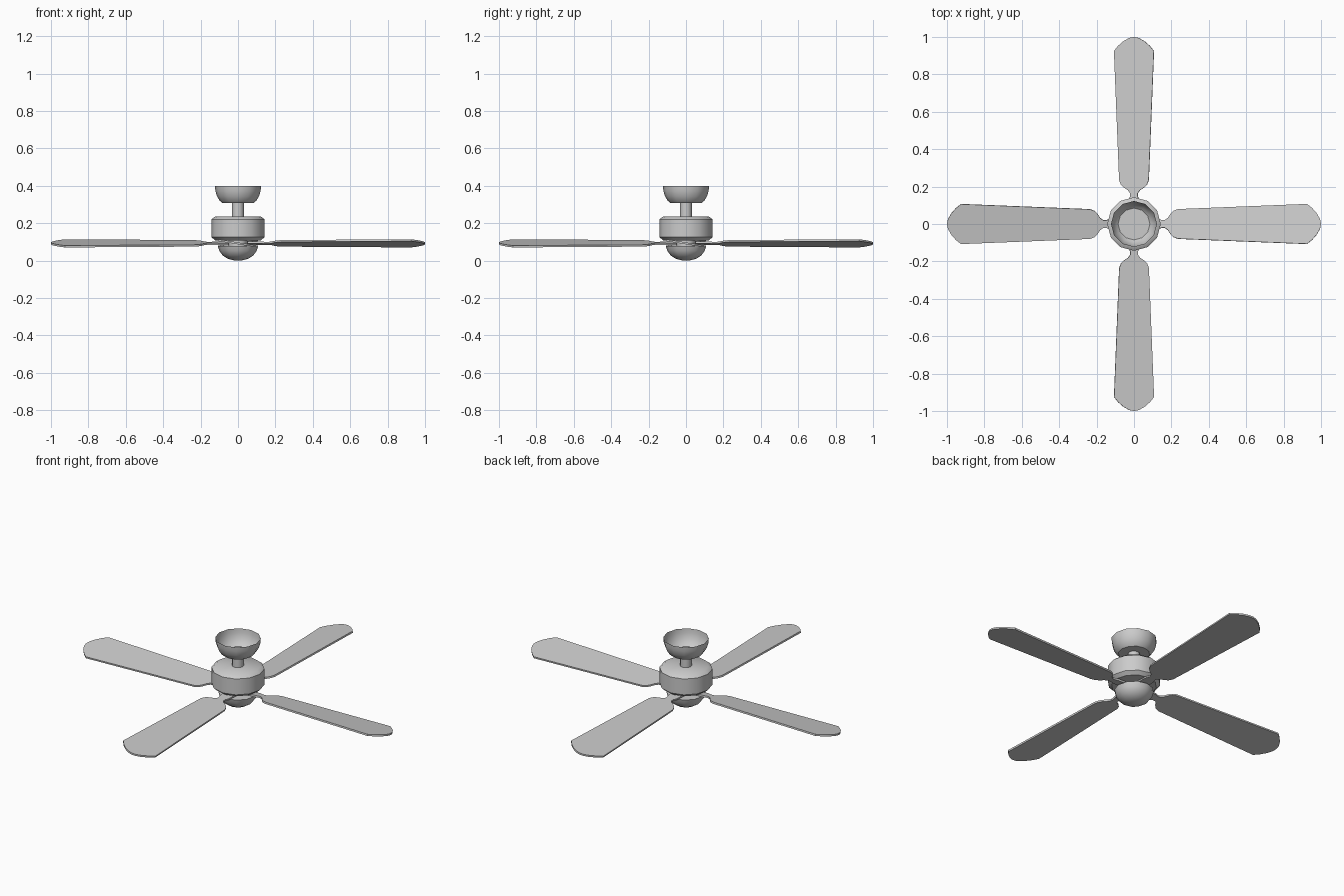
import bpy, bmesh, math
from mathutils import Matrix

cube = bpy.data.objects.get("Cube")
if cube:
    bpy.data.objects.remove(cube, do_unlink=True)

SIDES = 12
grey = bpy.data.materials.new("plain grey")
grey.use_nodes = True
grey.diffuse_color = (0.6, 0.6, 0.6, 1)
grey.node_tree.nodes["Principled BSDF"].inputs["Base Color"].default_value = (0.6, 0.6, 0.6, 1)


def finish(name, bm, angle):
    bmesh.ops.remove_doubles(bm, verts=bm.verts, dist=0.0001)
    bmesh.ops.recalc_face_normals(bm, faces=bm.faces)
    mesh = bpy.data.meshes.new(name)
    bm.to_mesh(mesh)
    bm.free()
    mesh.materials.append(grey)
    obj = bpy.data.objects.new(name, mesh)
    bpy.context.collection.objects.link(obj)
    bpy.ops.object.select_all(action='DESELECT')
    obj.select_set(True)
    bpy.context.view_layer.objects.active = obj
    bpy.ops.object.shade_smooth_by_angle(angle=math.radians(angle))
    return obj


def lathe(name, profile, angle=40):
    """Revolve (radius, height) points around the z axis."""
    bm = bmesh.new()
    verts = [bm.verts.new((r, 0, z)) for r, z in profile]
    edges = [bm.edges.new(pair) for pair in zip(verts, verts[1:])]
    bmesh.ops.spin(bm, geom=verts + edges, cent=(0, 0, 0), axis=(0, 0, 1),
                   angle=math.tau, steps=SIDES, use_merge=True)
    return finish(name, bm, angle)


def plate(name, half, thickness, matrix):
    """Extrude a mirrored (distance, half width) outline, then place it."""
    bm = bmesh.new()
    outline = half + [(x, -y) for x, y in reversed(half) if y > 0]
    face = bm.faces.new([bm.verts.new((x, y, -thickness / 2)) for x, y in outline])
    top = bmesh.ops.extrude_face_region(bm, geom=[face])["geom"]
    bmesh.ops.translate(bm, verts=[v for v in top if isinstance(v, bmesh.types.BMVert)],
                        vec=(0, 0, thickness))
    bm.transform(matrix)
    return finish(name, bm, 30)


# Open canopy that meets the ceiling, with its rod
lathe("canopy", [(0.123, 0.398), (0.121, 0.372), (0.112, 0.343), (0.098, 0.32),
                 (0.085, 0.308), (0, 0.308)])
lathe("down_rod", [(0.032, 0.31), (0.032, 0.23)])

# Motor housing with chamfered rims
lathe("motor_housing", [(0, 0.236), (0.122, 0.236), (0.143, 0.22), (0.143, 0.126),
                        (0.122, 0.108), (0, 0.108)])

# Hub and rounded light bowl
lathe("hub", [(0.05, 0.11), (0.05, 0.075)])
lathe("light_bowl", [(0, 0.078), (0.107, 0.078), (0.1, 0.052), (0.082, 0.027),
                     (0.055, 0.01), (0.028, 0.002), (0, 0)])

# Four pitched blades, each flaring out from a narrow neck
blade = [(0.05, 0.03), (0.13, 0.027), (0.15, 0.02), (0.165, 0.021), (0.18, 0.032),
         (0.195, 0.055), (0.21, 0.07), (0.235, 0.08), (0.925, 0.108),
         (0.953, 0.085), (0.978, 0.056), (0.995, 0.025), (1.0, 0)]
for i, side in enumerate(("left", "back", "right", "front")):
    turn = Matrix.Rotation(i * math.pi / 2, 4, 'Z')
    pitch = Matrix.Rotation(math.radians(-9), 4, 'X')
    plate(side + "_blade", blade, 0.01, turn @ Matrix.Translation((0, 0, 0.092)) @ pitch)
